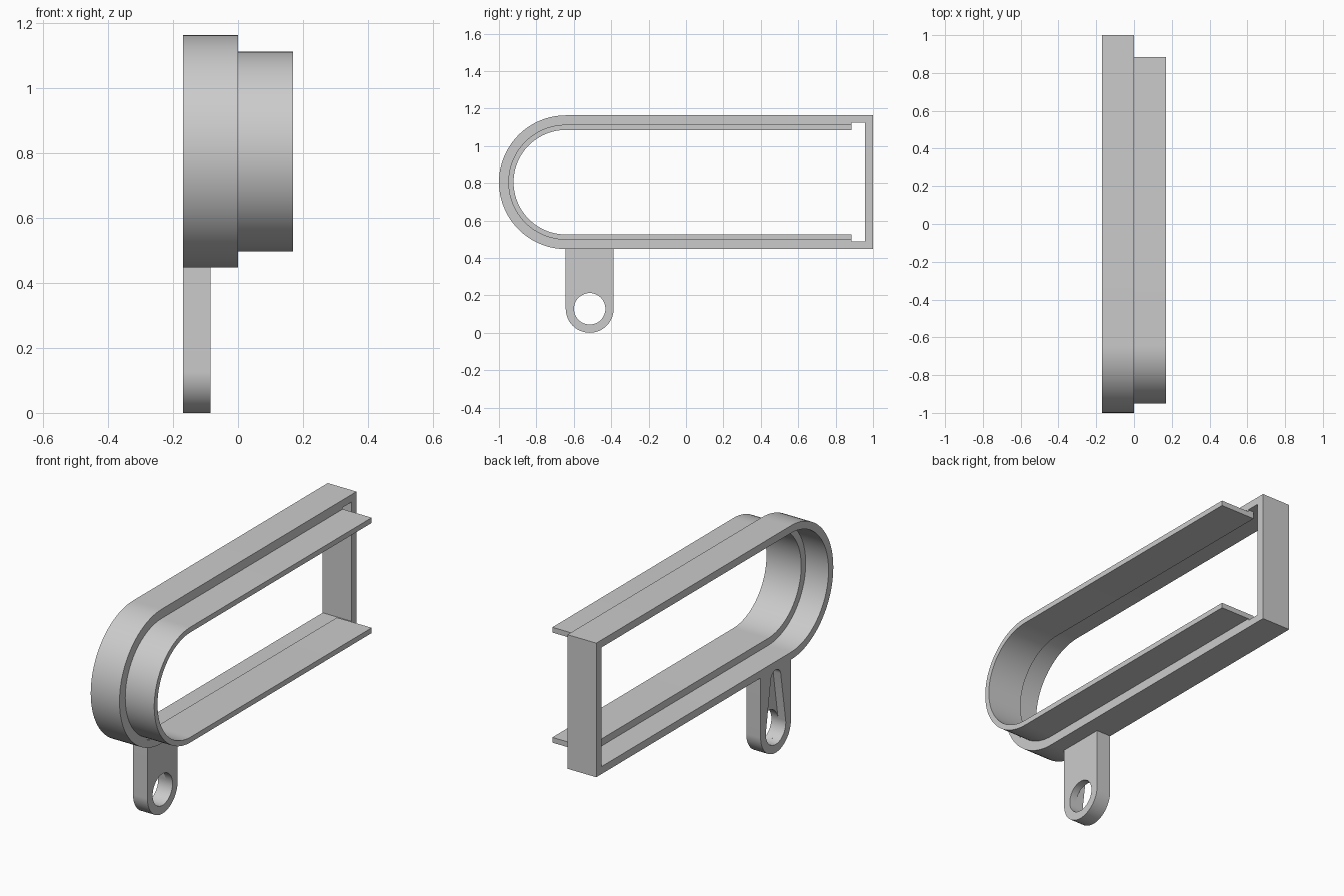
import bpy, bmesh, math

if "Cube" in bpy.data.objects:
    bpy.data.objects.remove(bpy.data.objects["Cube"])

grey = bpy.data.materials.new("plain_grey")
grey.use_nodes = True
COLOUR = (0.6, 0.6, 0.6, 1)
grey.diffuse_color = COLOUR
grey.node_tree.nodes["Principled BSDF"].inputs["Base Color"].default_value = COLOUR

ARC_Y, MID_Z = -0.642, 0.805      # centre of the rounded end
LUG_Y, LUG_Z = -0.515, 0.128      # centre of the lug hole


def finish(name, bm):
    bmesh.ops.recalc_face_normals(bm, faces=bm.faces)
    mesh = bpy.data.meshes.new(name)
    bm.to_mesh(mesh)
    bm.free()
    mesh.materials.append(grey)
    obj = bpy.data.objects.new(name, mesh)
    bpy.context.collection.objects.link(obj)
    return obj


def smooth(obj):
    bpy.ops.object.select_all(action='DESELECT')
    obj.select_set(True)
    bpy.context.view_layer.objects.active = obj
    bpy.ops.object.shade_smooth_by_angle(angle=math.radians(30))


def arc(y, z, r, start, end, steps=48):
    angles = [math.radians(start + (end - start) * i / steps) for i in range(steps + 1)]
    return [(y + r * math.cos(a), z + r * math.sin(a)) for a in angles]


def u_sweep(name, section, closed):
    """Sweep a section of (radius, x, end_y) corners round a U-shaped path."""
    bm = bmesh.new()
    rails = []
    for r, x, end_y in section:
        path = [(end_y, MID_Z + r)] + arc(ARC_Y, MID_Z, r, 90, 270) + [(end_y, MID_Z - r)]
        rails.append([bm.verts.new((x, y, z)) for y, z in path])
    count = len(rails[0])
    for a, b in zip(rails, rails[1:] + rails[:1]):
        for i in range(count if closed else count - 1):
            j = (i + 1) % count
            bm.faces.new((a[i], a[j], b[j], b[i]))
    if not closed:
        for i in (0, -1):
            bm.faces.new([rail[i] for rail in rails])
    obj = finish(name, bm)
    smooth(obj)
    return obj


def prism(name, outline, x0, x1):
    """Extrude a (y, z) outline along x."""
    bm = bmesh.new()
    face = bm.faces.new([bm.verts.new((x0, y, z)) for y, z in outline])
    side = bmesh.ops.extrude_face_region(bm, geom=[face])["geom"]
    bmesh.ops.translate(bm, vec=(x1 - x0, 0, 0),
                        verts=[v for v in side if isinstance(v, bmesh.types.BMVert)])
    return finish(name, bm)


# Outer frame: closed loop with a rounded front and a square back wall
u_sweep("outer_frame",
        [(0.358, -0.17, 1.0), (0.358, 0, 1.0), (0.318, 0, 0.957), (0.318, -0.17, 0.957)],
        closed=True)

# Raised rim, open at the back, with a ledge seated inside the frame
END = 0.885
u_sweep("inner_rim",
        [(0.28, 0.17, END), (0.308, 0.17, END), (0.308, -0.001, END),
         (0.325, -0.001, END), (0.325, -0.035, END), (0.28, -0.035, END)],
        closed=False)

# Hanging lug with a round hole and a tapered pocket on one side
lug = prism("mounting_lug",
            arc(LUG_Y, LUG_Z, 0.128, 180, 360) + [(LUG_Y + 0.128, 0.46), (LUG_Y - 0.128, 0.46)],
            -0.17, -0.085)
hole = prism("hole_cutter", arc(LUG_Y, LUG_Z, 0.084, 0, 360)[:-1], -0.3, 0.1)
pocket = prism("pocket_cutter",
               arc(LUG_Y, LUG_Z, 0.0841, 172, 368) + arc(LUG_Y, 0.4, 0.042, 8, 172, 16),
               -0.3, -0.125)
bpy.context.view_layer.objects.active = lug
for cutter in (pocket, hole):
    cutter.hide_render = True
    mod = lug.modifiers.new("cut", 'BOOLEAN')
    mod.operation, mod.solver, mod.object = 'DIFFERENCE', 'EXACT', cutter
    bpy.ops.object.modifier_apply(modifier=mod.name)
    bpy.data.objects.remove(cutter)
smooth(lug)
